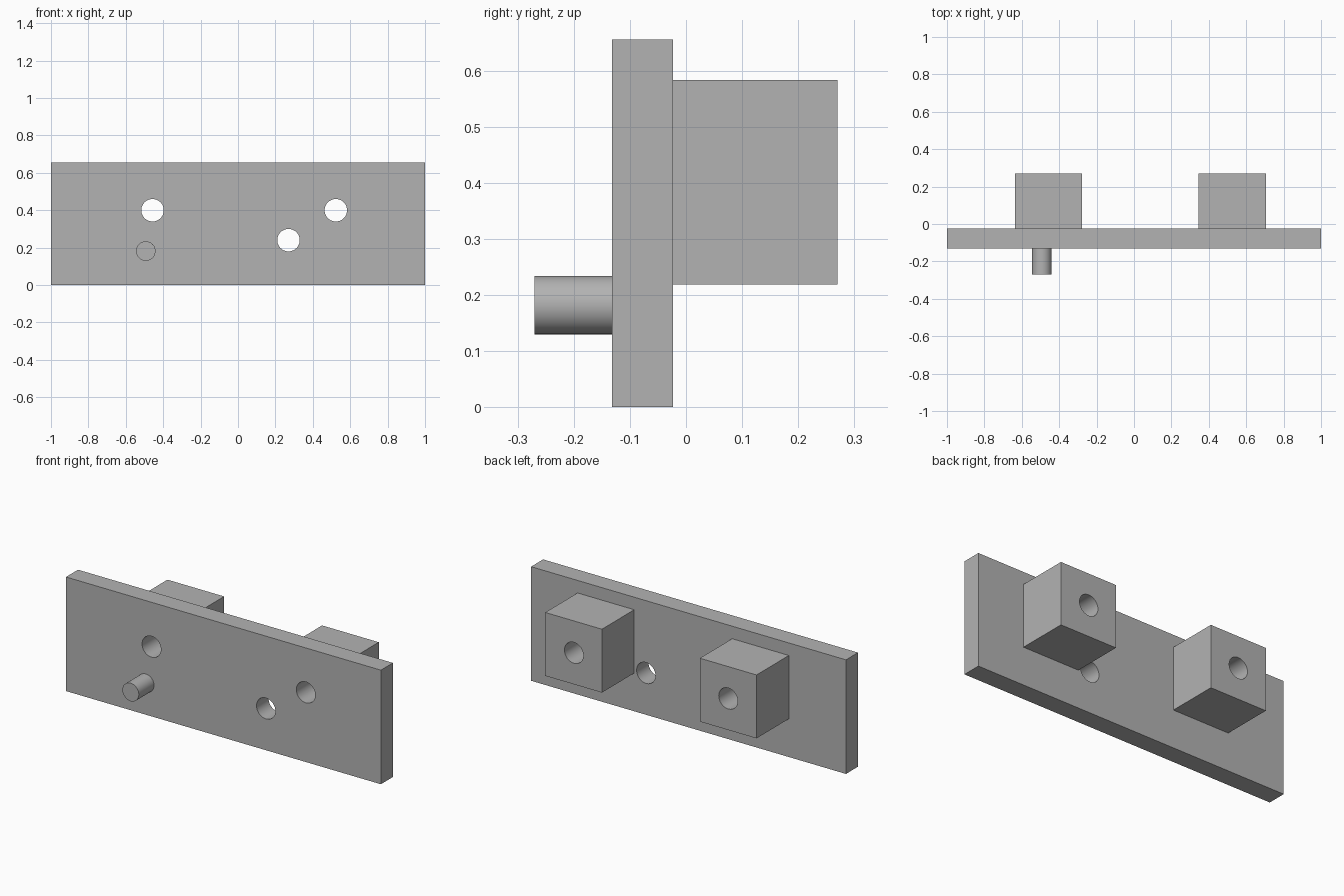
import bpy
import math

if "Cube" in bpy.data.objects:
    bpy.data.objects.remove(bpy.data.objects["Cube"], do_unlink=True)

grey = bpy.data.materials.new("plain grey")
grey.use_nodes = True
colour = (0.45, 0.45, 0.45, 1)
grey.diffuse_color = colour
grey.node_tree.nodes["Principled BSDF"].inputs["Base Color"].default_value = colour

PLATE_FRONT, PLATE_BACK = -0.132, -0.023
HOLE_RADIUS = 0.06


def box(name, x, y, z):
    """Box spanning the given (low, high) ranges."""
    spans = (x, y, z)
    bpy.ops.mesh.primitive_cube_add(size=1, location=[(a + b) / 2 for a, b in spans])
    ob = bpy.context.object
    ob.name = name
    ob.scale = [b - a for a, b in spans]
    bpy.ops.object.transform_apply(location=False, rotation=False, scale=True)
    ob.data.materials.append(grey)
    return ob


def rod(name, x, z, radius, y):
    """Cylinder running front to back."""
    bpy.ops.mesh.primitive_cylinder_add(
        vertices=64, radius=radius, depth=y[1] - y[0],
        location=(x, sum(y) / 2, z), rotation=(math.pi / 2, 0, 0))
    ob = bpy.context.object
    ob.name = name
    ob.data.materials.append(grey)
    return ob


def drill(ob, x, z):
    """Cut a round through hole along y, then drop the cutter."""
    cutter = rod("hole_cutter", x, z, HOLE_RADIUS, (-0.5, 0.5))
    cutter.hide_render = True
    mod = ob.modifiers.new("hole", 'BOOLEAN')
    mod.operation = 'DIFFERENCE'
    mod.solver = 'EXACT'
    mod.object = cutter
    bpy.context.view_layer.objects.active = ob
    bpy.ops.object.modifier_apply(modifier=mod.name)
    bpy.data.objects.remove(cutter, do_unlink=True)


def smooth(ob):
    bpy.ops.object.select_all(action='DESELECT')
    ob.select_set(True)
    bpy.context.view_layer.objects.active = ob
    bpy.ops.object.shade_smooth_by_angle(angle=math.radians(30))


# Upright plate with its single open hole
plate = box("plate", (-1, 1), (PLATE_FRONT, PLATE_BACK), (0, 0.655))
drill(plate, 0.27, 0.24)

# Rear blocks, bored through together with the plate
for name, centre, bore in (("right_block", -0.457, -0.457), ("left_block", 0.525, 0.523)):
    block = box(name, (centre - 0.18, centre + 0.18), (PLATE_BACK, 0.27), (0.219, 0.583))
    for part in (plate, block):
        drill(part, bore, 0.4)
    smooth(block)
smooth(plate)

# Front peg
smooth(rod("front_peg", -0.493, 0.182, 0.052, (-0.27, PLATE_FRONT)))
